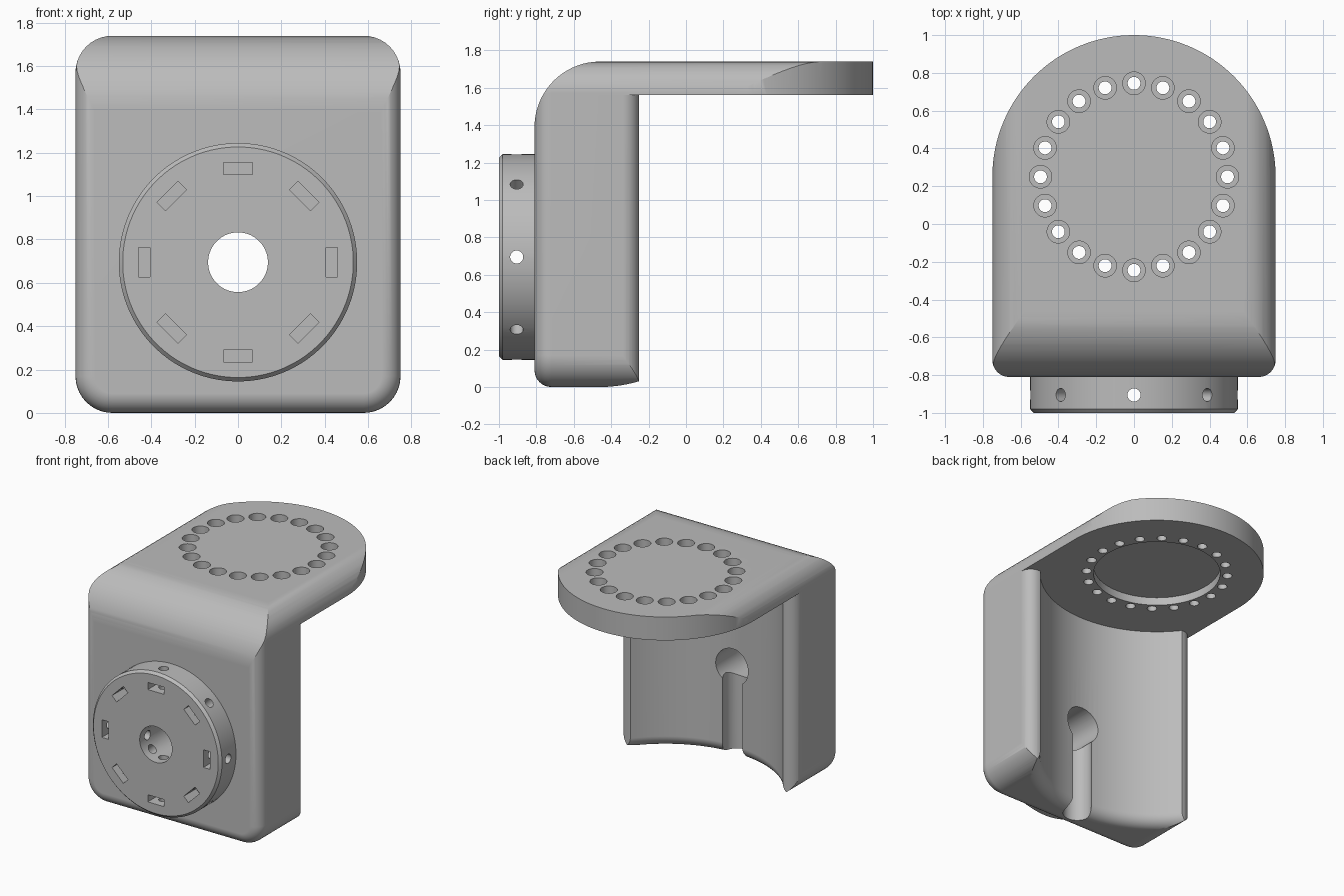
import bpy, bmesh
from math import sin, cos, pi, radians
from mathutils import Matrix, Vector

cube = bpy.data.objects.get("Cube")
if cube:
    bpy.data.objects.remove(cube)

grey = bpy.data.materials.new("plain grey")
grey.use_nodes = True
grey.diffuse_color = (0.5, 0.5, 0.5, 1)
grey.node_tree.nodes["Principled BSDF"].inputs["Base Color"].default_value = (0.5, 0.5, 0.5, 1)


def skin(name, rings, matrix=Matrix()):
    """Closed solid through matching rings of points."""
    bm = bmesh.new()
    loops = [[bm.verts.new(matrix @ Vector(p)) for p in ring] for ring in rings]
    n = len(loops[0])
    for a, b in zip(loops, loops[1:]):
        for i in range(n):
            j = (i + 1) % n
            bm.faces.new((a[i], a[j], b[j], b[i]))
    bm.faces.new(loops[0])
    bm.faces.new(loops[-1][::-1])
    bmesh.ops.recalc_face_normals(bm, faces=bm.faces)
    mesh = bpy.data.meshes.new(name)
    bm.to_mesh(mesh)
    bm.free()
    mesh.materials.append(grey)
    obj = bpy.data.objects.new(name, mesh)
    bpy.context.collection.objects.link(obj)
    return obj


def lathe(name, profile, matrix=Matrix(), segments=96):
    """Turn (radius, height) points around the z axis, then place."""
    turn = [2 * pi * (i + 0.5) / segments for i in range(segments)]
    return skin(name, [[(r * cos(t), r * sin(t), h) for t in turn] for r, h in profile], matrix)


def prism(name, outline, low, high, matrix=Matrix()):
    return skin(name, [[(u, v, h) for u, v in outline] for h in (low, high)], matrix)


def arc(cx, cy, r, start, end, steps):
    angles = [radians(start + (end - start) * i / steps) for i in range(steps + 1)]
    return [(cx + r * cos(a), cy + r * sin(a)) for a in angles]


def boolean(obj, tool, operation="DIFFERENCE"):
    mod = obj.modifiers.new("cut", "BOOLEAN")
    mod.operation, mod.object, mod.solver = operation, tool, "MANIFOLD"
    bpy.context.view_layer.objects.active = obj
    bpy.ops.object.modifier_apply(modifier=mod.name)
    bpy.data.objects.remove(tool)


def finish(obj):
    bpy.ops.object.select_all(action="DESELECT")
    obj.select_set(True)
    bpy.context.view_layer.objects.active = obj
    bpy.ops.object.shade_smooth_by_angle(angle=radians(25))
    mod = obj.modifiers.new("even shading", "WEIGHTED_NORMAL")
    mod.keep_sharp = True


TOP, HALF, FRONT, BACK = 1.74, 0.75, -0.81, -0.25
PLATE_Z, CY, HUB_Z = 1.56, 0.25, 0.695
EDGE, CORNER, BEND = 0.09, 0.17, 0.35


# Bracket: rounded rectangle swept front to back with a rounded front edge
def rounded_ring(y, inset):
    r, cx, top = CORNER - inset, HALF - CORNER, TOP - CORNER
    pts = (arc(cx, top, r, 0, 90, 10) + arc(-cx, top, r, 90, 180, 10)
           + arc(-cx, CORNER, r, 180, 270, 10) + arc(cx, CORNER, r, 270, 360, 10))
    return [(x, y, z) for x, z in pts]


steps = [i * pi / 16 for i in range(9)]
rings = [rounded_ring(FRONT + EDGE * (1 - cos(t)), EDGE * (1 - sin(t))) for t in steps]
bracket = skin("bracket", rings + [rounded_ring(1.1, 0)])

# Round plate end
outline = [(-0.78, CY), (-0.78, -1), (0.78, -1), (0.78, CY)] + arc(0, CY, HALF, 0, 180, 64)
boolean(bracket, prism("plate_outline", outline, -0.2, 2), "INTERSECT")

# Large bend between front wall and top plate
yz = Matrix(((0, 0, 1, 0), (1, 0, 0, 0), (0, 1, 0, 0), (0, 0, 0, 1)))
bend = arc(FRONT + BEND, TOP - BEND, BEND, 180, 90, 18)
bend += [(FRONT + BEND, 1.9), (-0.95, 1.9), (-0.95, TOP - BEND)]
boolean(bracket, prism("bend_cutter", bend, -1, 1, yz))

# Space below the plate, leaving rounded back edges on the wall
cx = HALF - EDGE
below = ([(0.9, 1.2), (-0.9, 1.2), (-0.9, BACK - EDGE)]
         + arc(-cx, BACK - EDGE, EDGE, 180, 90, 8)
         + arc(cx, BACK - EDGE, EDGE, 90, 0, 8) + [(0.9, BACK - EDGE)])
boolean(bracket, prism("below_plate", below, -0.2, PLATE_Z))

# Concave back of the wall, flared at the bottom edge
R = 0.82
flare = [(R + EDGE * (1 - sin(t)), EDGE * (1 - cos(t))) for t in steps]
centre = Matrix.Translation((0, CY, 0))
boolean(bracket, lathe("concave_cutter", [(R + EDGE, -0.1)] + flare + [(R, PLATE_Z)], centre, 128))

# Hub bore and cable groove
hub = Matrix.Translation((0, 0, HUB_Z)) @ Matrix.Rotation(pi / 2, 4, "X")
boolean(bracket, lathe("bore", [(0.138, 0), (0.138, 1.2)], hub, 48))
groove = Matrix.Translation((0, -0.62, 0))
boolean(bracket, lathe("groove", [(0.1, -0.1), (0.1, HUB_Z)], groove, 40))

# Shallow round recess under the plate
boolean(bracket, lathe("recess", [(0.445, 1.5), (0.445, PLATE_Z + 0.06)], centre))

# Ring of counterbored screw holes
for i in range(20):
    a = 2 * pi * i / 20
    place = Matrix.Translation((0.495 * cos(a), CY + 0.495 * sin(a), 0))
    boolean(bracket, lathe("screw_hole", [(0.034, 1.5), (0.034, 1.64), (0.06, 1.64), (0.06, 1.9)], place, 24))
finish(bracket)

# Mounting disc with a chamfered front edge
disc = lathe("mounting_disc", [(0.55, -FRONT), (0.55, 0.98), (0.532, 1.0)], hub)
boolean(disc, lathe("bore", [(0.138, 0.7), (0.138, 1.2)], hub, 48))
for i in range(8):
    spin = hub @ Matrix.Rotation(i * pi / 4, 4, "Z")
    # Nut pocket
    pocket = [(0.405, -0.068), (0.46, -0.068), (0.46, 0.068), (0.405, 0.068)]
    boolean(disc, prism("pocket", pocket, 0.85, 1.1, spin))
    # Radial screw hole
    radial = spin @ Matrix.Translation((0, 0, 0.905)) @ Matrix.Rotation(pi / 2, 4, "Y")
    boolean(disc, lathe("radial_hole", [(0.035, 0.08), (0.035, 0.7)], radial, 24))
finish(disc)
